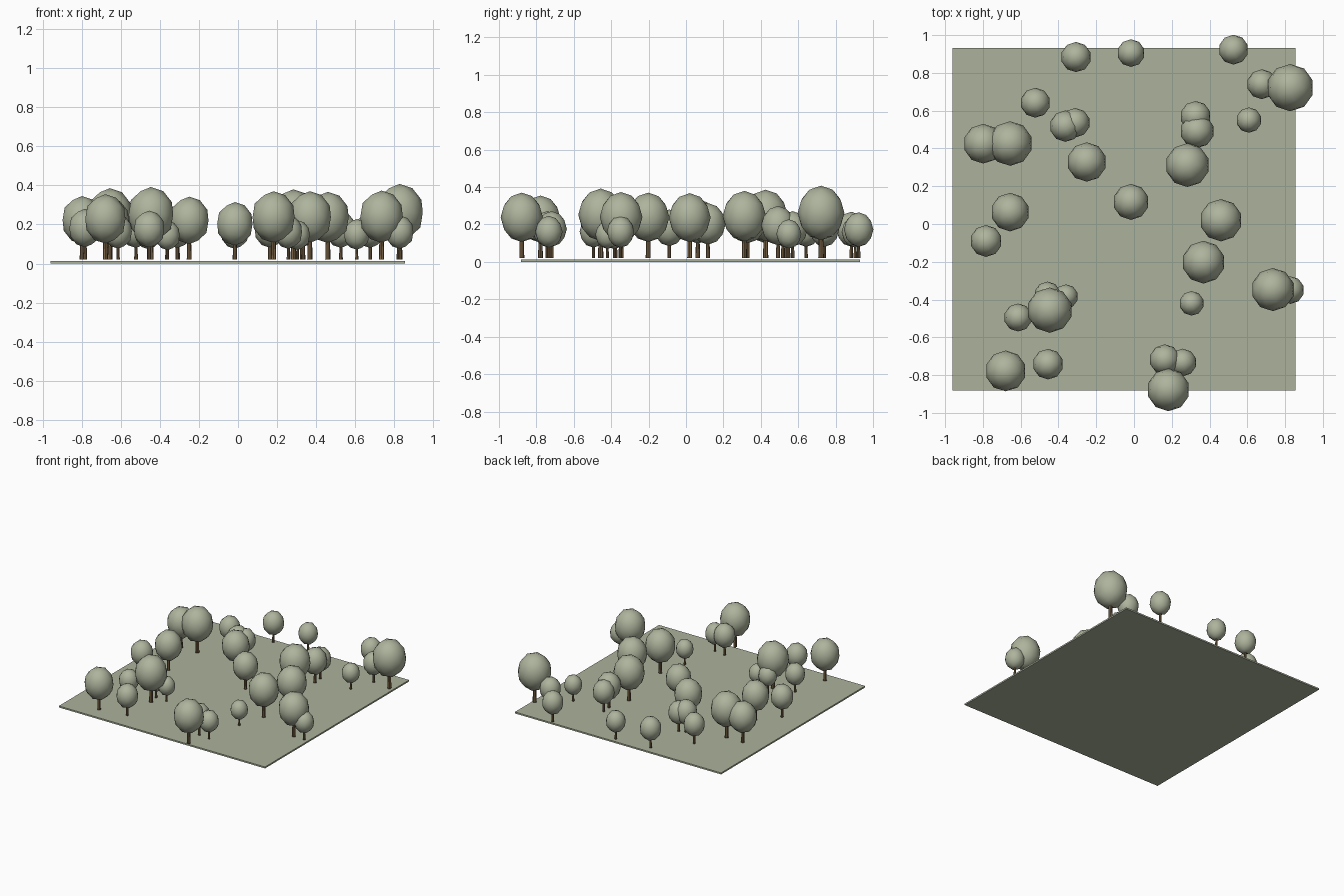
import bpy, bmesh, math
from mathutils import Matrix


def make_material(name, rgb):
    m = bpy.data.materials.new(name)
    m.diffuse_color = (*rgb, 1.0)
    return m


leaf_mat = make_material("pale sage leaf", (0.42, 0.455, 0.335))
grass_mat = make_material("pale sage grass", (0.41, 0.445, 0.33))
bark_mat = make_material("brown bark", (0.20, 0.13, 0.065))


def make_object(name, bm, mat, smooth=False):
    mesh = bpy.data.meshes.new(name)
    bm.to_mesh(mesh)
    bm.free()
    mesh.materials.append(mat)
    for p in mesh.polygons:
        p.use_smooth = smooth
    ob = bpy.data.objects.new(name, mesh)
    bpy.context.collection.objects.link(ob)
    return ob


# Ground slab
GROUND_TOP = 0.012
bm = bmesh.new()
bmesh.ops.create_cube(bm, size=1.0, matrix=Matrix.Translation((-0.053, 0.025, GROUND_TOP / 2))
                      @ Matrix.Diagonal((1.815, 1.812, GROUND_TOP, 1)))
make_object("ground_slab", bm, grass_mat)

# Tree shapes with a crown radius of 1, scaled for each tree
bm = bmesh.new()
bmesh.ops.create_icosphere(bm, subdivisions=2, radius=1.0,
                           matrix=Matrix.Translation((0, 0, 1.93)) @ Matrix.Diagonal((1, 1, 1.17, 1)))
crown = make_object("crown", bm, leaf_mat, True)

bm = bmesh.new()
bmesh.ops.create_cone(bm, cap_ends=True, segments=8, radius1=0.12, radius2=0.09, depth=1.3,
                      matrix=Matrix.Translation((0, 0, 0.65)))
trunk = make_object("trunk", bm, bark_mat)

# Tree positions and crown radius: x, y, r
TREES = [
    (-0.307, 0.884, 0.080), (-0.016, 0.905, 0.073), (0.527, 0.923, 0.079),
    (0.677, 0.740, 0.079), (0.827, 0.722, 0.125), (-0.522, 0.642, 0.079),
    (-0.311, 0.536, 0.078), (-0.363, 0.518, 0.083), (-0.798, 0.425, 0.105),
    (-0.656, 0.426, 0.118), (0.326, 0.570, 0.081), (0.334, 0.492, 0.090),
    (0.608, 0.550, 0.067), (-0.250, 0.328, 0.104), (0.283, 0.312, 0.116),
    (-0.016, 0.117, 0.095), (-0.656, 0.063, 0.102), (-0.783, -0.090, 0.084),
    (0.460, 0.020, 0.112), (0.368, -0.202, 0.113), (0.735, -0.347, 0.114),
    (0.828, -0.350, 0.073), (0.305, -0.420, 0.065), (-0.458, -0.375, 0.070),
    (-0.360, -0.384, 0.064), (-0.614, -0.495, 0.074), (-0.446, -0.456, 0.120),
    (-0.679, -0.778, 0.108), (-0.455, -0.742, 0.081), (0.163, -0.718, 0.081),
    (0.258, -0.733, 0.073), (0.182, -0.878, 0.113),
]
for i, (x, y, r) in enumerate(TREES):
    for part in (trunk, crown):
        ob = part if i == 0 else bpy.data.objects.new(part.name, part.data)
        if i:
            bpy.context.collection.objects.link(ob)
        ob.location = (x, y, 0.02)
        ob.scale = (r, r, r)
